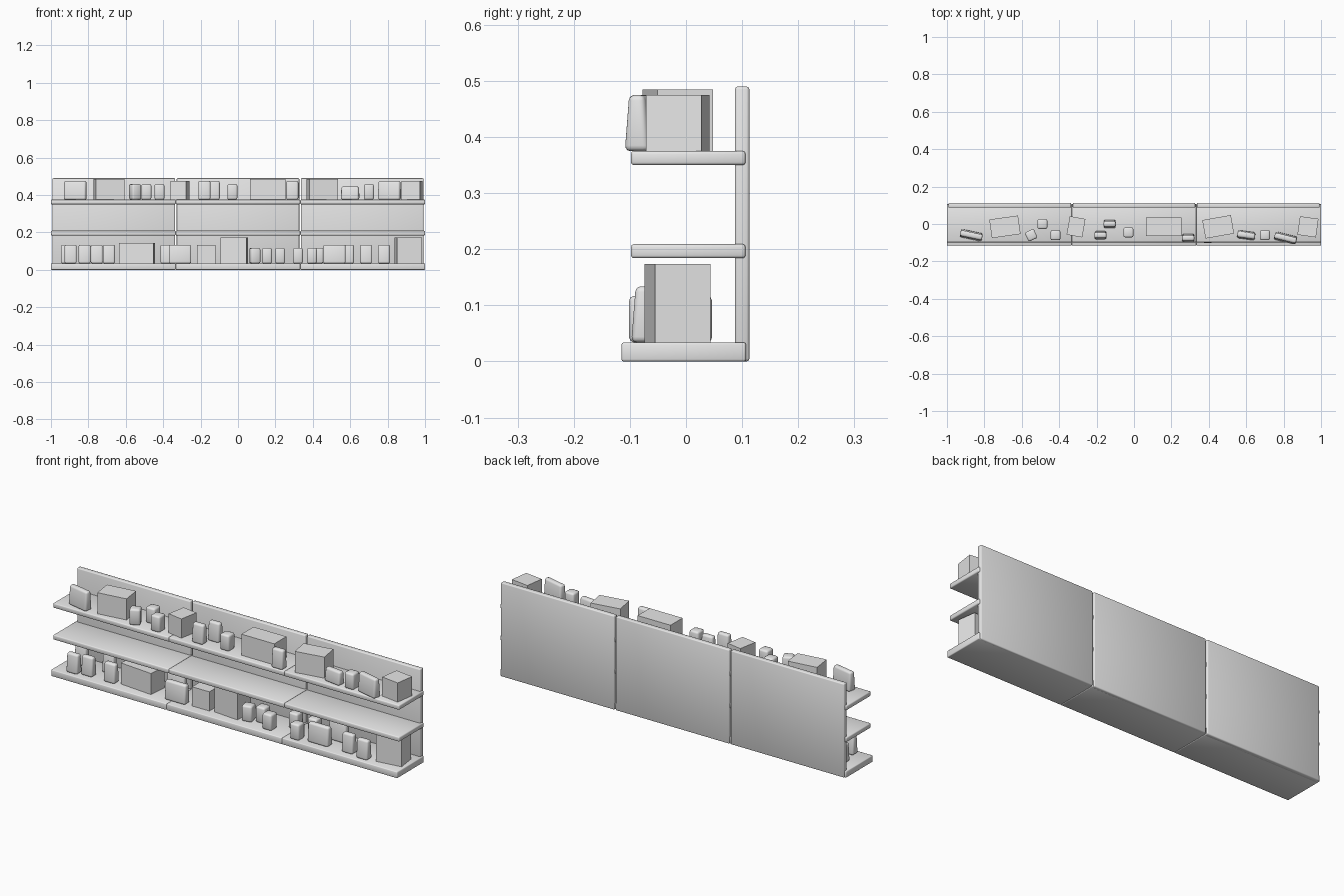
import bpy, bmesh, math

if "Cube" in bpy.data.objects:
    bpy.data.objects.remove(bpy.data.objects["Cube"])

# The single plain colour
shade = (0.8, 0.8, 0.8, 1)
grey = bpy.data.materials.new("plain_grey")
grey.use_nodes = True
grey.diffuse_color = shade
grey.node_tree.nodes["Principled BSDF"].inputs["Base Color"].default_value = shade

# Heights of the two stocked surfaces, and depth positions of goods on them
BASE, TOP = 0.034, 0.375
EDGE, FRONT, MIDDLE, BACK = -0.075, -0.06, -0.015, 0.02


def block(name, location, size, turn=0, bevel=0, segments=2, taper=1):
    """A box standing on its location, optionally rounded and narrowed at the top."""
    width, depth, height = size
    bm = bmesh.new()
    bmesh.ops.create_cube(bm, size=1)
    for vert in bm.verts:
        is_top = vert.co.z > 0
        vert.co.x *= width
        vert.co.y *= depth * (taper if is_top else 1)
        vert.co.z = height if is_top else 0
    if bevel:
        bmesh.ops.bevel(bm, geom=bm.edges[:], offset=bevel, segments=segments,
                        profile=0.5, affect='EDGES', clamp_overlap=True)
    mesh = bpy.data.meshes.new(name)
    bm.to_mesh(mesh)
    bm.free()
    mesh.materials.append(grey)
    obj = bpy.data.objects.new(name, mesh)
    bpy.context.collection.objects.link(obj)
    obj.location = location
    obj.rotation_euler.z = math.radians(turn)
    if bevel:
        bpy.ops.object.select_all(action='DESELECT')
        obj.select_set(True)
        bpy.context.view_layer.objects.active = obj
        bpy.ops.object.shade_smooth_by_angle(angle=math.radians(50))


def carton(x, y, level, width, height=0.1, turn=0):
    """A sharp-edged cardboard box."""
    block("carton", (x, y, level), (width, 0.1, height), turn)


def small_pack(x, y, level, turn=0):
    """A small rounded square pack."""
    side = 0.053
    block("small_pack", (x, y, level), (side, side, 0.083), turn, bevel=0.009)


def slim_packet(x, y, level, width=0.065, height=0.1, turn=0, depth=0.045):
    """A soft packet that narrows towards its top."""
    block("slim_packet", (x, y, level), (width, depth, height), turn,
          bevel=0.01, segments=3, taper=0.65)


# Three shelf units side by side: back panel, deep base and two shelves
unit_width = 2 / 3
for side in (-1, 0, 1):
    x = side * unit_width
    block("back_panel", (side * 0.664, 0.1, 0), (0.655, 0.026, 0.49), bevel=0.005)
    block("base_shelf", (x, -0.004, 0), (unit_width, 0.222, BASE), bevel=0.004)
    for z in (0.184, 0.35):
        block("shelf", (x, 0.004, z), (unit_width, 0.204, 0.025), bevel=0.005)

# Cartons on the top shelf
carton(-0.69, MIDDLE, TOP, width=0.155, height=0.11, turn=8)
carton(-0.31, MIDDLE, TOP, width=0.085, turn=-10)
carton(0.16, MIDDLE, TOP, width=0.19, height=0.11)
carton(0.45, MIDDLE, TOP, width=0.155, height=0.11, turn=10)
carton(0.93, MIDDLE, TOP, width=0.1, turn=-8)

# Cartons on the base
carton(-0.54, MIDDLE, BASE, width=0.185, height=0.11, turn=-5)
carton(-0.17, MIDDLE, BASE, width=0.1)
carton(-0.02, MIDDLE, BASE, width=0.14, height=0.14, turn=-5)
carton(0.91, MIDDLE, BASE, width=0.135, height=0.14, turn=8)

# Small packs on the top shelf
small_pack(-0.55, FRONT, TOP, turn=25)
small_pack(-0.49, 0, TOP)
small_pack(-0.42, FRONT, TOP)
small_pack(-0.03, -0.045, TOP)
small_pack(0.7, FRONT, TOP)

# Small packs on the base, some in a second row behind
small_pack(0.09, -0.04, BASE, turn=12)
small_pack(0.155, MIDDLE, BASE)
small_pack(0.225, FRONT, BASE)
small_pack(0.32, BACK, BASE)
small_pack(0.395, EDGE, BASE)
small_pack(0.43, BACK, BASE)

# Slim packets on the top shelf
slim_packet(-0.87, FRONT, TOP, width=0.12, turn=-12)
slim_packet(-0.18, FRONT, TOP)
slim_packet(-0.13, 0, TOP)
slim_packet(0.29, EDGE, TOP)
slim_packet(0.6, FRONT, TOP, width=0.095, height=0.07, turn=-8)
slim_packet(0.81, EDGE, TOP, width=0.12, turn=-14)

# Slim packets on the base: narrow ones, then wide ones
for x in (-0.82, -0.69, 0.685):
    slim_packet(x, FRONT, BASE)
for x in (-0.895, 0.78):
    slim_packet(x, EDGE, BASE)
for x in (-0.915, -0.755):
    slim_packet(x, BACK, BASE)
for x in (-0.31, 0.515):
    slim_packet(x, FRONT, BASE, width=0.12)
for x in (-0.365, 0.57):
    slim_packet(x, BACK, BASE, width=0.1)
